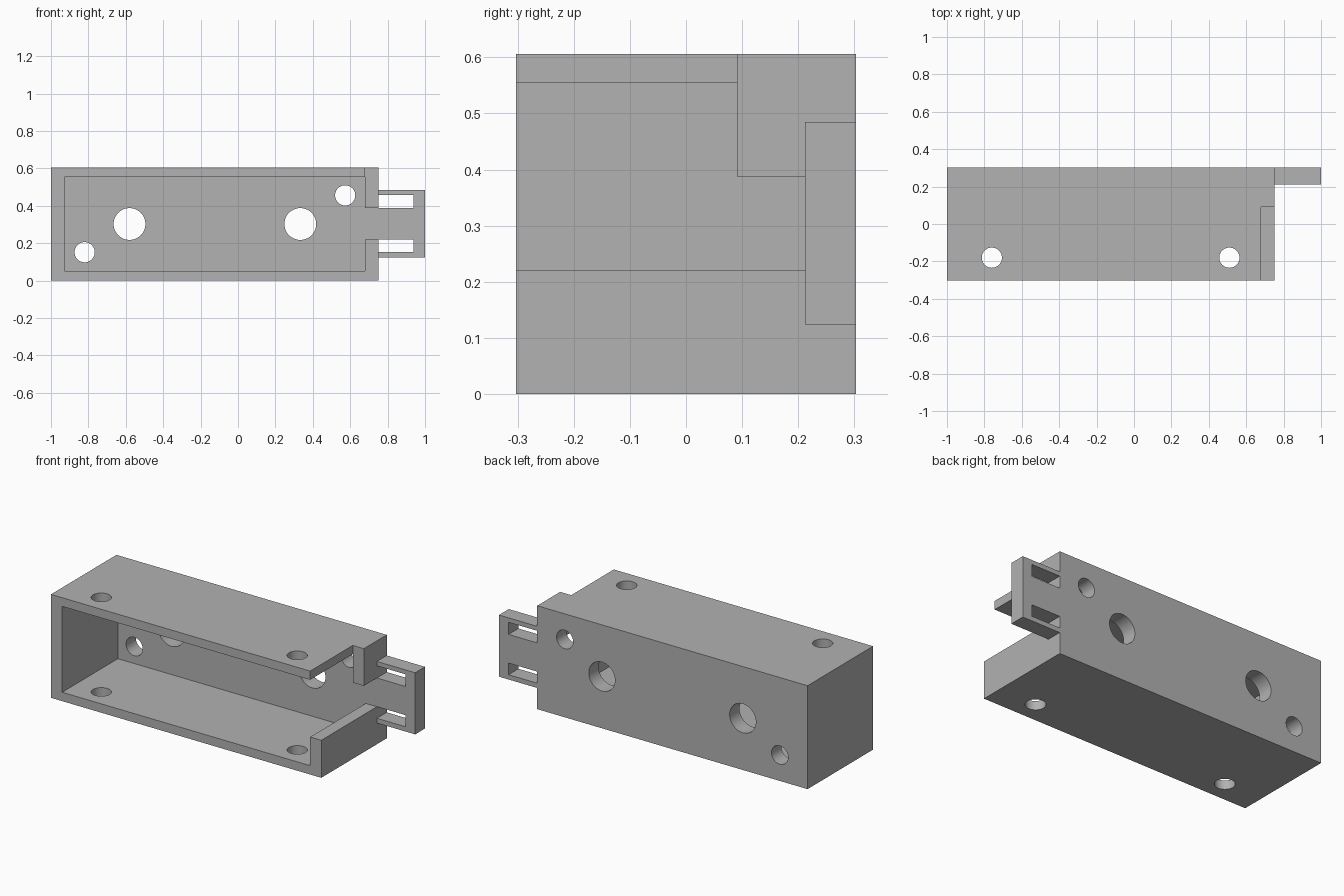
import bpy, math
from mathutils import Vector

cube = bpy.data.objects.get("Cube")
if cube:
    bpy.data.objects.remove(cube, do_unlink=True)

grey = bpy.data.materials.new("matte grey")
grey.use_nodes = True
colour = (0.445, 0.445, 0.445, 1)
grey.diffuse_color = colour
grey.node_tree.nodes["Principled BSDF"].inputs["Base Color"].default_value = colour


def box(name, low, high):
    low, high = Vector(low), Vector(high)
    bpy.ops.mesh.primitive_cube_add(size=1, location=(low + high) / 2)
    ob = bpy.context.object
    ob.name = name
    ob.scale = high - low
    bpy.ops.object.transform_apply(location=True, rotation=False, scale=True)
    ob.data.materials.append(grey)
    return ob


def drill(name, centre, radius, depth, rotation=(0, 0, 0)):
    bpy.ops.mesh.primitive_cylinder_add(vertices=48, radius=radius, depth=depth,
                                        location=centre, rotation=rotation)
    ob = bpy.context.object
    ob.name = name
    ob.data.materials.append(grey)
    return ob


def combine(target, tool, operation="DIFFERENCE"):
    mod = target.modifiers.new(tool.name, "BOOLEAN")
    mod.operation = operation
    mod.solver = "EXACT"
    mod.object = tool
    bpy.context.view_layer.objects.active = target
    bpy.ops.object.modifier_apply(modifier=mod.name)
    bpy.data.objects.remove(tool, do_unlink=True)


END, INNER_END = 0.752, 0.68      # outer and inner face of the end wall
BACK, FLOOR = 0.303, 0.212        # outer and inner face of the back wall
TOP, MID = 0.606, 0.303
GAP_LOW, GAP_HIGH = 0.22, 0.388   # cable opening in the end wall
OUT = 0.4                         # safely outside the front

# Open-fronted housing
housing = box("housing", (-1, -BACK, 0), (END, BACK, TOP))
combine(housing, box("cavity", (-0.927, -OUT, 0.052), (INNER_END, FLOOR, 0.555)))
combine(housing, box("end_opening", (0.6, -OUT, GAP_LOW), (0.8, FLOOR, GAP_HIGH)))
combine(housing, box("end_notch", (INNER_END, -OUT, 0.3), (0.8, 0.091, 0.7)))

# Slotted strain relief tab, carried on the back wall
tab = box("tab", (0.72, FLOOR, 0.124), (1, BACK, 0.485))
for low, high in ((0.152, GAP_LOW), (GAP_HIGH, 0.459)):
    combine(tab, box("slot", (END, 0.1, low), (0.938, OUT, high)))
combine(housing, tab, "UNION")

# Holes through the back wall
for x, z, radius in ((-0.58, MID, 0.085), (0.333, MID, 0.085),
                     (-0.82, 0.152, 0.054), (0.573, 0.456, 0.054)):
    combine(housing, drill("back_hole", (x, BACK, z), radius, 0.3,
                           (math.pi / 2, 0, 0)))

# Holes through the top and bottom walls
for x in (-0.76, 0.51):
    combine(housing, drill("side_hole", (x, -0.18, MID), 0.054, 1))

# Smooth hole walls with sharp rims
bpy.ops.object.select_all(action="DESELECT")
housing.select_set(True)
bpy.context.view_layer.objects.active = housing
bpy.ops.object.shade_smooth_by_angle(angle=math.radians(30))
